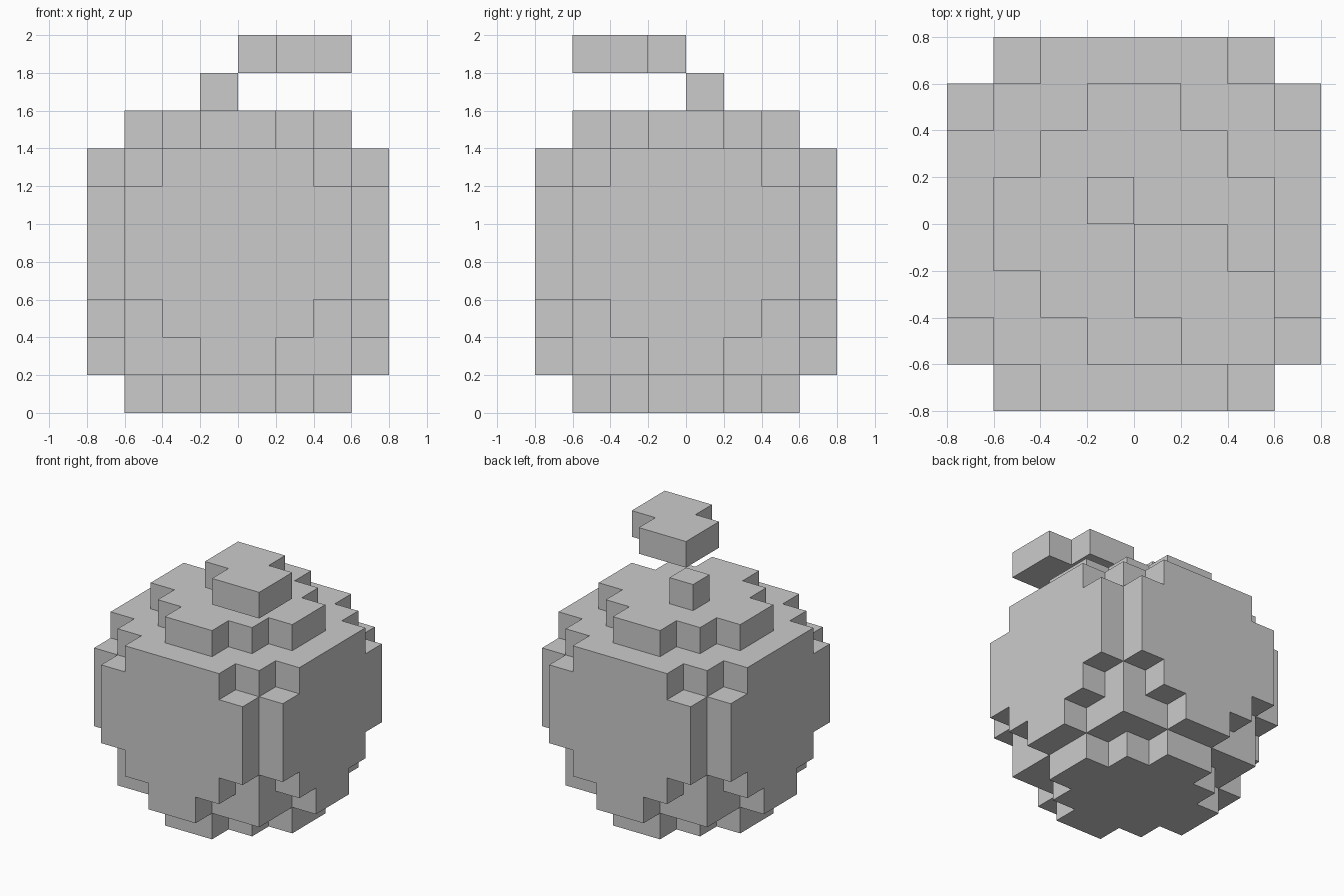
import bpy, bmesh

if "Cube" in bpy.data.objects:
    bpy.data.objects.remove(bpy.data.objects["Cube"])

S = 0.2  # edge length of one block
DIRS = {
    (1, 0, 0): [(1, 0, 0), (1, 1, 0), (1, 1, 1), (1, 0, 1)],
    (-1, 0, 0): [(0, 0, 0), (0, 0, 1), (0, 1, 1), (0, 1, 0)],
    (0, 1, 0): [(0, 1, 0), (0, 1, 1), (1, 1, 1), (1, 1, 0)],
    (0, -1, 0): [(0, 0, 0), (1, 0, 0), (1, 0, 1), (0, 0, 1)],
    (0, 0, 1): [(0, 0, 1), (1, 0, 1), (1, 1, 1), (0, 1, 1)],
    (0, 0, -1): [(0, 0, 0), (0, 1, 0), (1, 1, 0), (1, 0, 0)],
}


def block_part(name, cells):
    """Mesh the outer skin of a set of grid cells."""
    bm = bmesh.new()
    for x, y, z in cells:
        for (dx, dy, dz), quad in DIRS.items():
            if (x + dx, y + dy, z + dz) not in cells:
                bm.faces.new([bm.verts.new(((x + a) * S, (y + b) * S, (z + c) * S))
                              for a, b, c in quad])
    bmesh.ops.remove_doubles(bm, verts=bm.verts, dist=0.001)
    mesh = bpy.data.meshes.new(name)
    bm.to_mesh(mesh)
    bm.free()
    obj = bpy.data.objects.new(name, mesh)
    bpy.context.collection.objects.link(obj)
    return obj


# Half-widths of each row, counted from the centre outwards
CAP = (3, 2, 1)
LOWER = (4, 3, 3, 1)
SHOULDER = (4, 4, 3, 2)
MIDDLE = (4, 4, 4, 3)

# Fruit body, layer by layer from the ground
layers = [CAP, LOWER, SHOULDER, MIDDLE, MIDDLE, MIDDLE, SHOULDER, CAP]
body = {(x, y, z)
        for z, rows in enumerate(layers)
        for row, half in enumerate(rows)
        for y in (row, -row - 1)
        for x in range(-half, half)}
block_part("fruit_body", body)

# Stem
block_part("stem", {(-1, 0, 8)})

# Leaf: a 3 x 3 plate without two opposite corners
leaf = {(x, y, 9) for x in range(3) for y in range(-3, 0)}
block_part("leaf", leaf - {(2, -1, 9), (0, -3, 9)})
